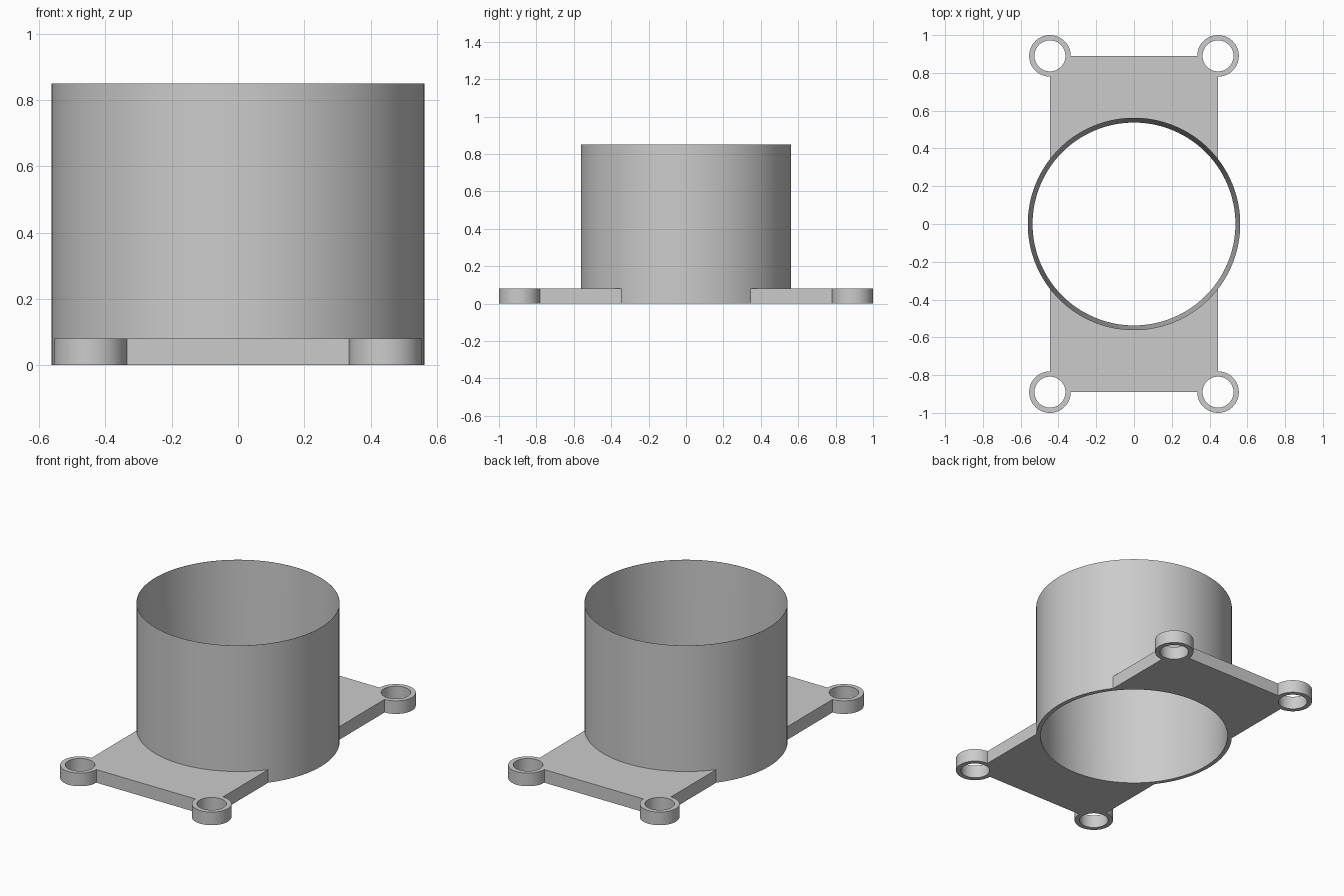
import bpy, bmesh, math

cube = bpy.data.objects.get("Cube")
if cube:
    bpy.data.objects.remove(cube, do_unlink=True)

GREY = bpy.data.materials.new("plain grey")
GREY.use_nodes = True
GREY.diffuse_color = (0.6, 0.6, 0.6, 1)
GREY.node_tree.nodes["Principled BSDF"].inputs["Base Color"].default_value = (0.6, 0.6, 0.6, 1)

HEIGHT, THICK = 0.85, 0.08
OUTER, INNER = 0.5625, 0.537
HALF_X, HALF_Y = 0.445, 0.89
LUG_OUTER, LUG_INNER = 0.11, 0.082


def finish(name, bm):
    bmesh.ops.recalc_face_normals(bm, faces=bm.faces)
    mesh = bpy.data.meshes.new(name)
    bm.to_mesh(mesh)
    bm.free()
    mesh.materials.append(GREY)
    obj = bpy.data.objects.new(name, mesh)
    bpy.context.collection.objects.link(obj)
    return obj


def cylinder(name, radius, x, y, low, high, sides):
    bm = bmesh.new()
    bmesh.ops.create_cone(bm, cap_ends=True, segments=sides, radius1=radius,
                          radius2=radius, depth=high - low)
    bmesh.ops.translate(bm, verts=bm.verts, vec=(x, y, (low + high) / 2))
    return finish(name, bm)


def select(obj):
    bpy.ops.object.select_all(action='DESELECT')
    obj.select_set(True)
    bpy.context.view_layer.objects.active = obj


def combine(obj, tool, operation):
    tool.hide_render = True
    mod = obj.modifiers.new(operation, 'BOOLEAN')
    mod.operation, mod.object, mod.solver = operation, tool, 'EXACT'
    select(obj)
    bpy.ops.object.modifier_apply(modifier=mod.name)
    bpy.data.objects.remove(tool, do_unlink=True)


# Mounting plate with four ring lugs and a central bore
bm = bmesh.new()
bmesh.ops.create_cube(bm, size=1)
bmesh.ops.scale(bm, verts=bm.verts, vec=(2 * HALF_X, 2 * HALF_Y, THICK))
bmesh.ops.translate(bm, verts=bm.verts, vec=(0, 0, THICK / 2))
plate = finish("mounting_plate", bm)
corners = [(sx * HALF_X, sy * HALF_Y) for sx in (-1, 1) for sy in (-1, 1)]
for x, y in corners:
    combine(plate, cylinder("lug", LUG_OUTER, x, y, 0, THICK, 64), 'UNION')
for x, y in corners:
    combine(plate, cylinder("lug_hole", LUG_INNER, x, y, -0.1, 0.2, 64), 'DIFFERENCE')
combine(plate, cylinder("bore", (OUTER + INNER) / 2, 0, 0, -0.1, 0.2, 128), 'DIFFERENCE')

# Tube whose bore flares out to a thin edge at the top
bm = bmesh.new()
profile = [(INNER, 0), (OUTER, 0), (OUTER, HEIGHT), (OUTER - 0.001, HEIGHT)]
verts = [bm.verts.new((r, 0, z)) for r, z in profile]
edges = [bm.edges.new((verts[i], verts[(i + 1) % 4])) for i in range(4)]
bmesh.ops.spin(bm, geom=verts + edges, cent=(0, 0, 0), axis=(0, 0, 1),
               angle=math.tau, steps=128, use_merge=True)
bmesh.ops.remove_doubles(bm, verts=bm.verts, dist=0.0001)
tube = finish("tube", bm)

for obj in (plate, tube):
    select(obj)
    bpy.ops.object.shade_smooth_by_angle(angle=math.radians(30))
